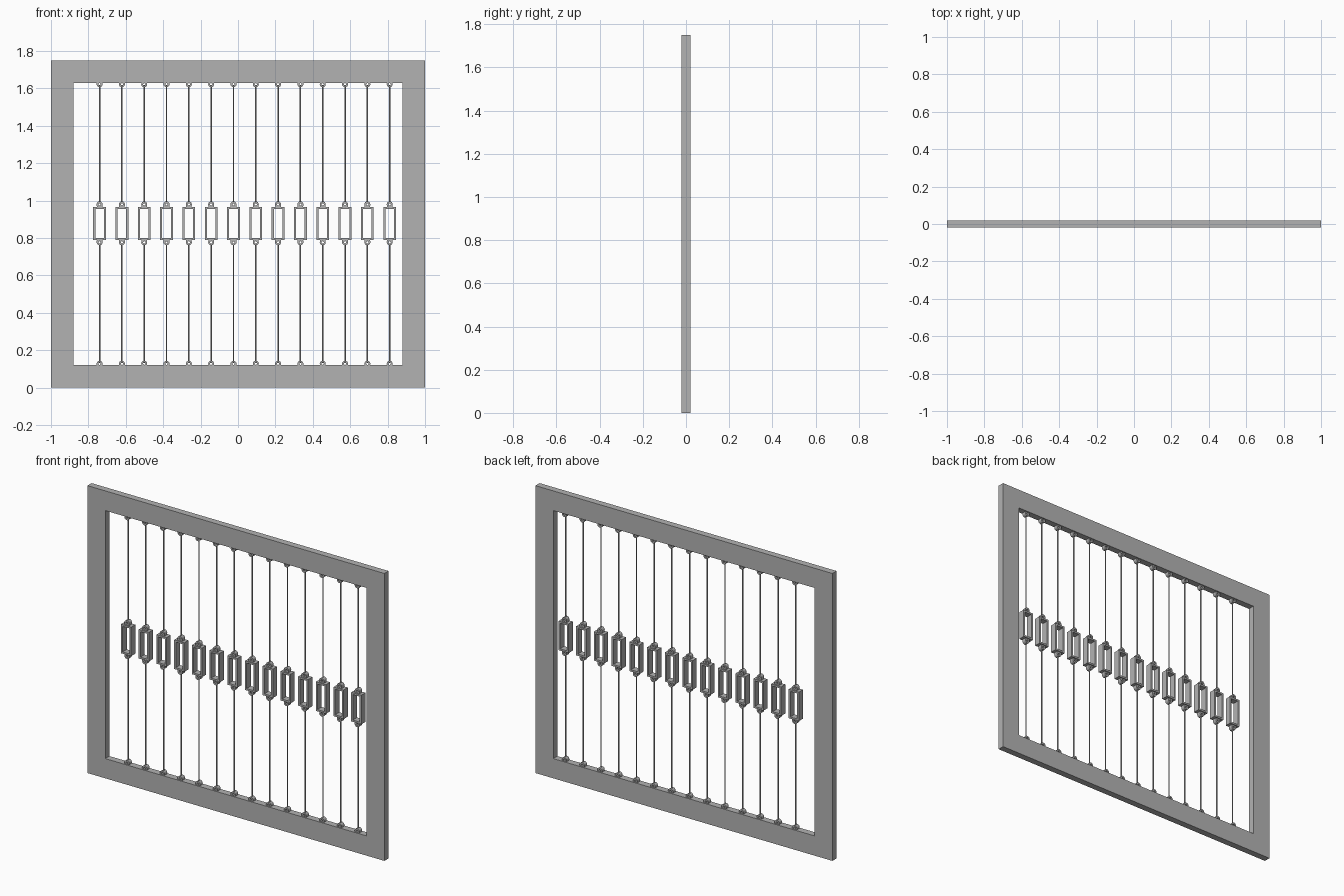
import bpy, bmesh, math
from mathutils import Vector

cube = bpy.data.objects.get("Cube")
if cube:
    bpy.data.objects.remove(cube, do_unlink=True)

grey = bpy.data.materials.new("plain_grey")
grey.use_nodes = True
grey.diffuse_color = (0.45, 0.45, 0.45, 1)
grey.node_tree.nodes["Principled BSDF"].inputs["Base Color"].default_value = grey.diffuse_color


def finish(bm, name):
    bmesh.ops.recalc_face_normals(bm, faces=bm.faces)
    mesh = bpy.data.meshes.new(name)
    bm.to_mesh(mesh)
    bm.free()
    mesh.materials.append(grey)
    obj = bpy.data.objects.new(name, mesh)
    bpy.context.collection.objects.link(obj)
    return obj


def ring_prism(name, outer, inner, depth):
    """Solid between two matching xz outlines, centred on y = 0."""
    bm = bmesh.new()
    loops = [[bm.verts.new((x, y, z)) for x, z in pts]
             for pts, y in ((outer, -depth / 2), (outer, depth / 2),
                            (inner, depth / 2), (inner, -depth / 2))]
    n = len(outer)
    for k in range(4):
        a, b = loops[k], loops[(k + 1) % 4]
        for i in range(n):
            j = (i + 1) % n
            bm.faces.new((a[i], a[j], b[j], b[i]))
    return finish(bm, name)


def rect(x, half, z0, z1):
    return [(x - half, z0), (x + half, z0), (x + half, z1), (x - half, z1)]


def lug(name, x, z, base, r=0.016, hole=0.006, depth=0.026):
    """Pierced eyelet with a rounded end and a straight foot at height base."""
    s = 1 if z > base else -1
    outer, inner = [], []
    for i in range(16):
        a = math.tau * i / 16
        c, q = math.cos(a), math.sin(a)
        outer.append((x + r * c, z + s * r * q if q > -0.01 else base))
        inner.append((x + hole * c, z + s * hole * q))
    return ring_prism(name, outer, inner, depth)


def wire(name, x, z0, z1, r=0.004):
    bm = bmesh.new()
    bmesh.ops.create_cone(bm, cap_ends=True, segments=10, radius1=r, radius2=r, depth=z1 - z0)
    bmesh.ops.translate(bm, verts=bm.verts, vec=Vector((x, 0, (z0 + z1) / 2)))
    obj = finish(bm, name)
    for p in obj.data.polygons:
        p.use_smooth = len(p.vertices) == 4
    return obj


# Outer frame
ring_prism("outer_frame", rect(0, 1, 0, 1.75), rect(0, 0.88, 0.12, 1.63), 0.04)

# Row of hanging wires, each with a small open box in the middle
for i in range(14):
    x = -0.74 + i * 0.1193
    tag = f"_{i + 1}"
    ring_prism("eye_box" + tag, rect(x, 0.034, 0.79, 0.967),
               rect(x, 0.023, 0.801, 0.956), 0.04)
    lug("top_lug" + tag, x, 1.622, 1.631)
    lug("box_upper_lug" + tag, x, 0.98, 0.966)
    lug("box_lower_lug" + tag, x, 0.777, 0.791)
    lug("bottom_lug" + tag, x, 0.128, 0.119)
    wire("upper_wire" + tag, x, 0.985, 1.617)
    wire("lower_wire" + tag, x, 0.133, 0.772)
